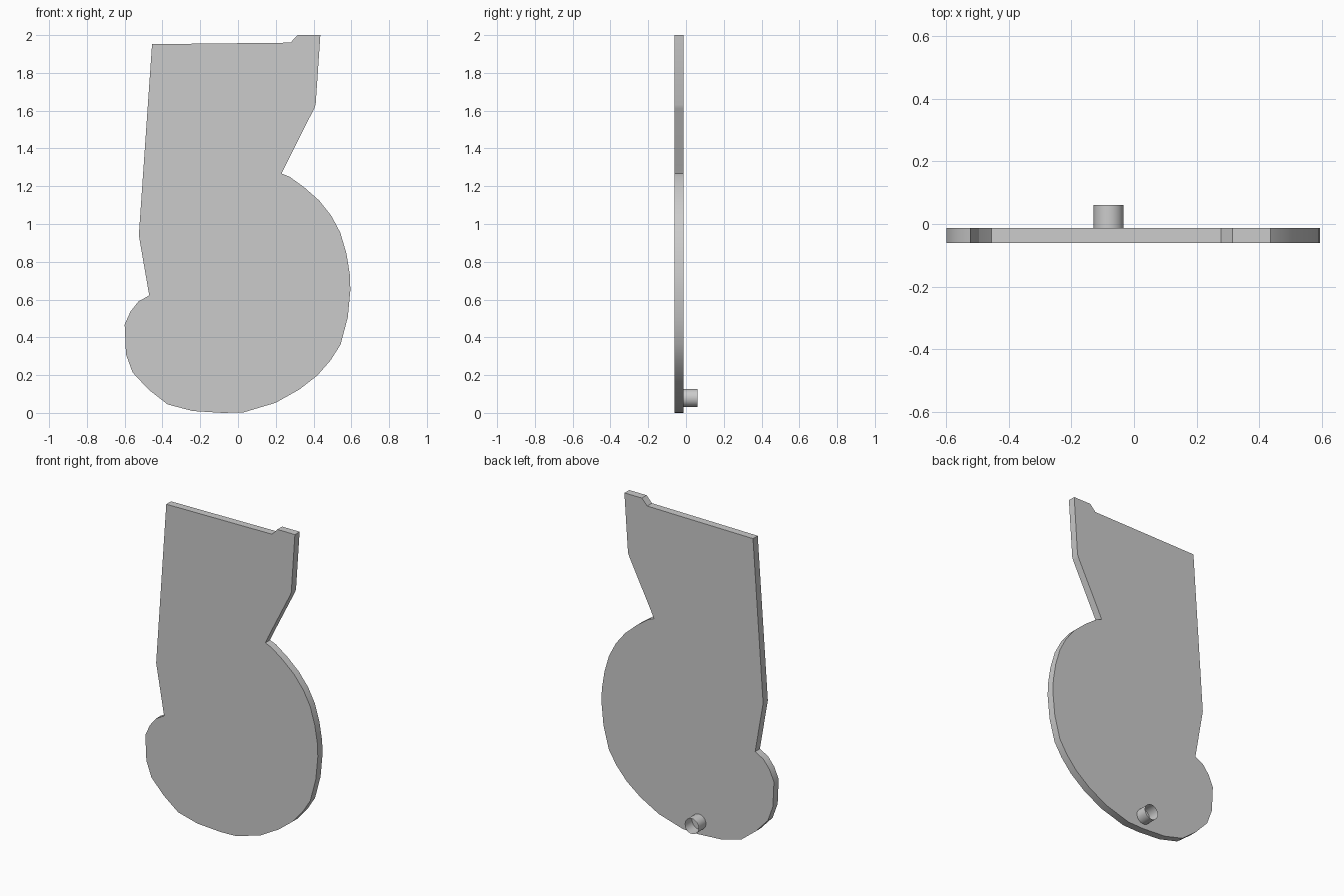
import bpy, bmesh
from mathutils import Matrix

if "Cube" in bpy.data.objects:
    bpy.data.objects.remove(bpy.data.objects["Cube"])

FRONT, BACK, PEG_END = -0.06, -0.013, 0.06


def finish(bm, name):
    bm.normal_update()
    mesh = bpy.data.meshes.new(name)
    bm.to_mesh(mesh)
    bm.free()
    obj = bpy.data.objects.new(name, mesh)
    bpy.context.collection.objects.link(obj)
    bpy.ops.object.select_all(action='DESELECT')
    obj.select_set(True)
    bpy.context.view_layer.objects.active = obj
    bpy.ops.object.shade_smooth_by_angle(angle=0.5)
    return obj


# Flat plate outline (x, z): straight upper arm, round right lobe, small left lobe
outline = [
    (-0.455, 1.952), (0.278, 1.96), (0.315, 2.0), (0.436, 2.0),
    (0.411, 1.632), (0.403, 1.611), (0.252, 1.312), (0.231, 1.267),
    (0.272, 1.251), (0.352, 1.193), (0.43, 1.124), (0.495, 1.042),
    (0.542, 0.953), (0.574, 0.844), (0.592, 0.733), (0.595, 0.65),
    (0.581, 0.505), (0.543, 0.362), (0.49, 0.278), (0.42, 0.198),
    (0.325, 0.124), (0.198, 0.053), (0.03, 0.003), (-0.08, 0.0),
    (-0.24, 0.01), (-0.373, 0.045), (-0.474, 0.124), (-0.558, 0.214),
    (-0.593, 0.31), (-0.6, 0.468), (-0.569, 0.537), (-0.527, 0.59),
    (-0.47, 0.622), (-0.525, 0.94),
]
bm = bmesh.new()
face = bm.faces.new([bm.verts.new((x, FRONT, z)) for x, z in outline])
ext = bmesh.ops.extrude_face_region(bm, geom=[face], use_keep_orig=True)
moved = [g for g in ext['geom'] if isinstance(g, bmesh.types.BMVert)]
bmesh.ops.translate(bm, verts=moved, vec=(0, BACK - FRONT, 0))
bmesh.ops.recalc_face_normals(bm, faces=bm.faces)
finish(bm, "plate")

# Short open tube standing off the back face
bm = bmesh.new()
bmesh.ops.create_cone(
    bm, cap_ends=False, segments=32, radius1=0.048, radius2=0.048,
    depth=PEG_END - BACK,
    matrix=Matrix.Translation((-0.081, (PEG_END + BACK) / 2, 0.079))
    @ Matrix.Rotation(1.5707963, 4, 'X'))
finish(bm, "back_peg")
